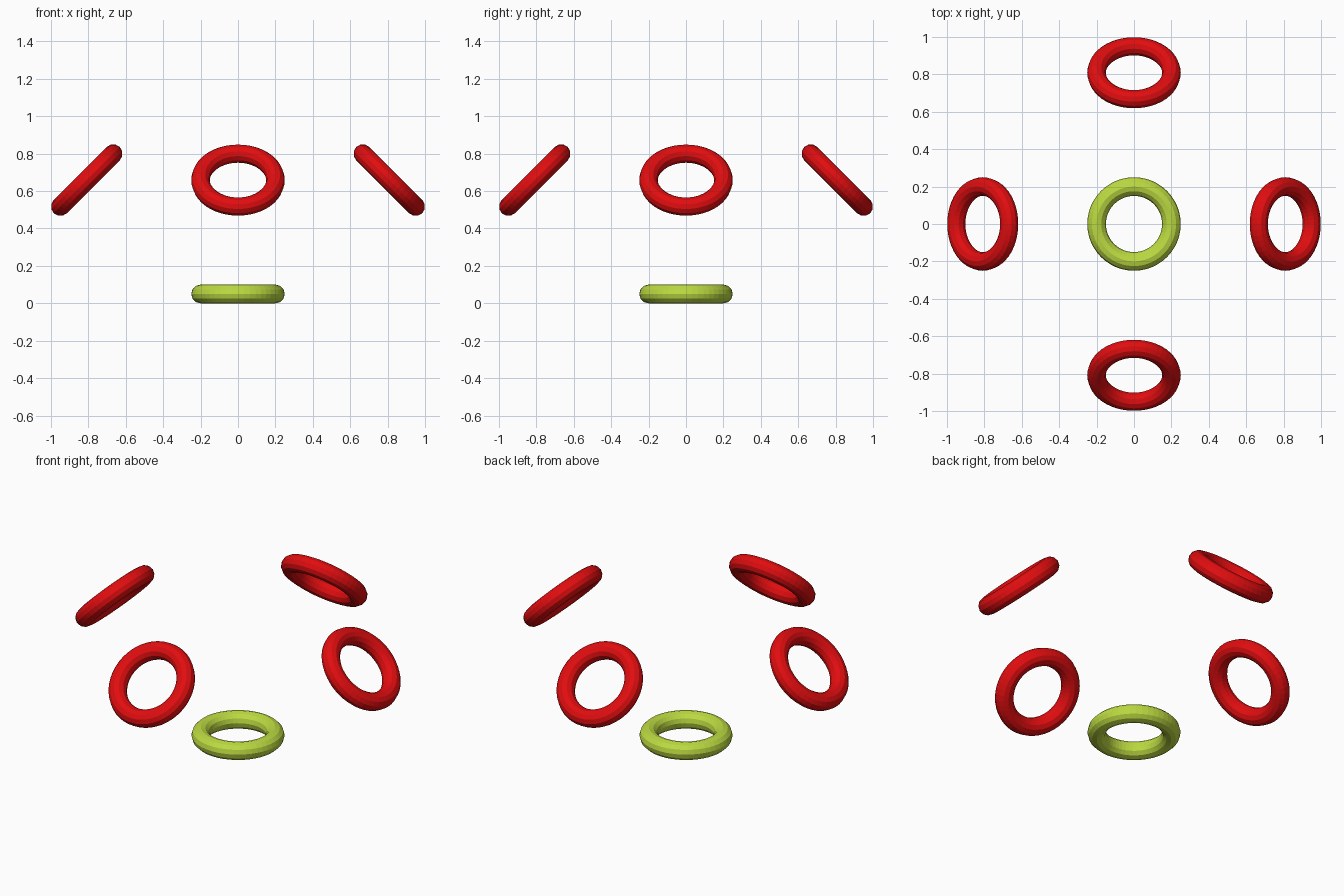
import bpy, math

if "Cube" in bpy.data.objects:
    bpy.data.objects.remove(bpy.data.objects["Cube"])


def material(name, rgb):
    m = bpy.data.materials.new(name)
    m.diffuse_color = (*rgb, 1)
    m.use_nodes = True
    m.node_tree.nodes["Principled BSDF"].inputs["Base Color"].default_value = m.diffuse_color
    return m


red = material("red", (0.75, 0.004, 0.005))
lime = material("lime green", (0.50, 0.70, 0.053))


def ring(name, location, rotation, mat):
    bpy.ops.mesh.primitive_torus_add(
        major_radius=0.2, minor_radius=0.05, major_segments=48, minor_segments=12,
        location=location, rotation=rotation)
    obj = bpy.context.object
    obj.name = name
    obj.data.materials.append(mat)


# Flat ring lying on the ground
ring("base_ring", (0, 0, 0.05), (0, 0, 0), lime)

# Four raised rings, each tilted 45 degrees outwards
for i, side in enumerate(("right", "back", "left", "front")):
    a = i * math.pi / 2
    ring(side + "_ring", (0.8086 * math.cos(a), 0.8086 * math.sin(a), 0.6586),
         (0, math.pi / 4, a), red)
